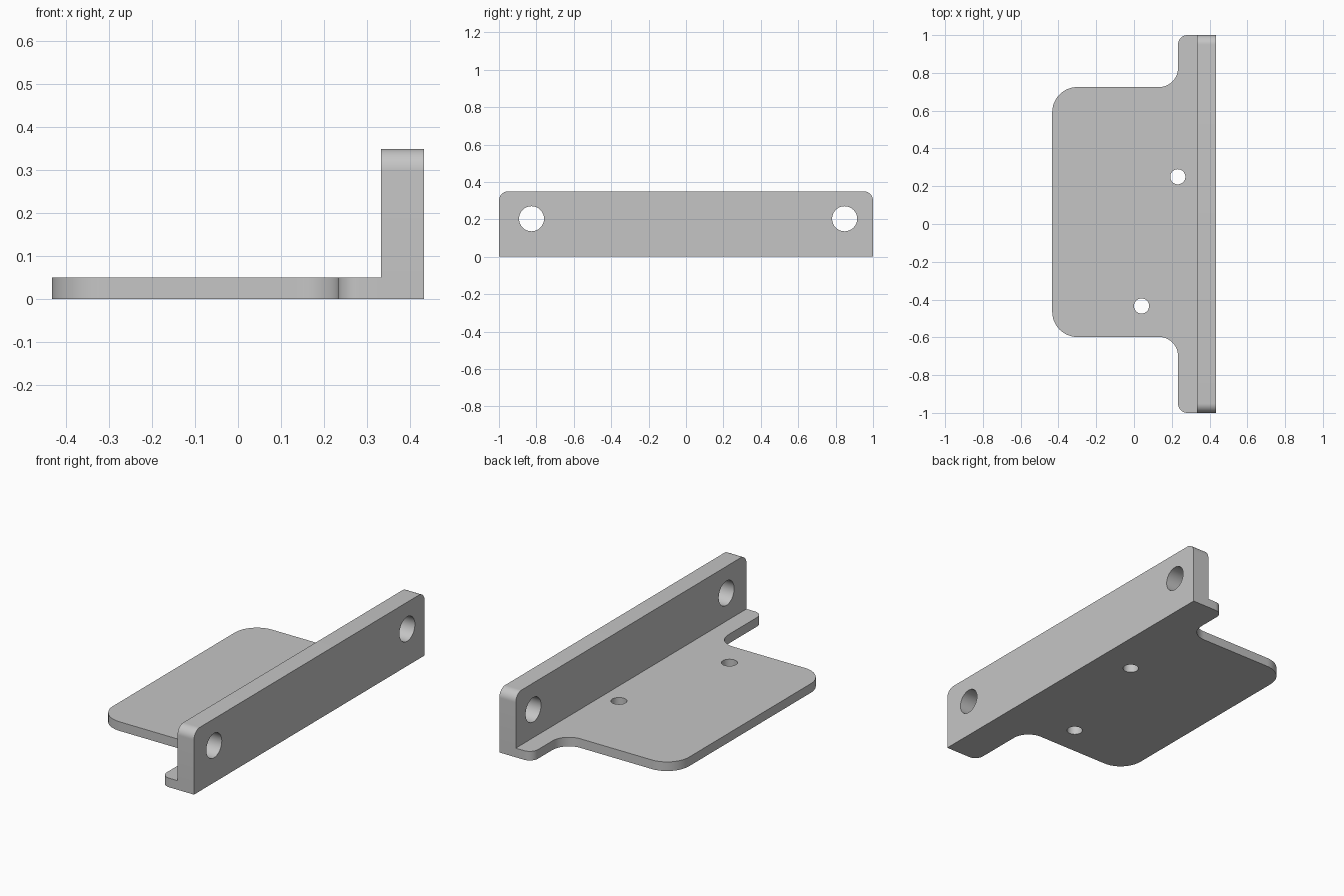
import bpy
import bmesh
import math
from mathutils import Vector, Matrix

cube = bpy.data.objects.get("Cube")
if cube:
    bpy.data.objects.remove(cube, do_unlink=True)

grey = bpy.data.materials.new("plain grey")
grey.use_nodes = True
COLOUR = (0.56, 0.56, 0.56, 1)
grey.diffuse_color = COLOUR
grey.node_tree.nodes["Principled BSDF"].inputs["Base Color"].default_value = COLOUR


def rounded(corners, steps=12):
    """Outline from (x, y, radius) corners, each rounded by a tangent arc."""
    out = []
    for i, (x, y, r) in enumerate(corners):
        p = Vector((x, y))
        if r == 0:
            out.append(p)
            continue
        a = (Vector(corners[i - 1][:2]) - p).normalized()
        b = (Vector(corners[(i + 1) % len(corners)][:2]) - p).normalized()
        centre = p + (a + b) * r
        for k in range(steps + 1):
            t = k / steps * math.pi / 2
            out.append(centre - b * r * math.cos(t) - a * r * math.sin(t))
    return out


def extrude(name, outline, place, direction):
    """Solid made by sweeping a flat outline along a direction."""
    bm = bmesh.new()
    face = bm.faces.new([bm.verts.new(place(p)) for p in outline])
    swept = bmesh.ops.extrude_face_region(bm, geom=[face])["geom"]
    verts = [v for v in swept if isinstance(v, bmesh.types.BMVert)]
    bmesh.ops.translate(bm, verts=verts, vec=direction)
    bmesh.ops.recalc_face_normals(bm, faces=bm.faces[:])
    return finish(name, bm)


def finish(name, bm):
    mesh = bpy.data.meshes.new(name)
    bm.to_mesh(mesh)
    bm.free()
    mesh.materials.append(grey)
    obj = bpy.data.objects.new(name, mesh)
    bpy.context.collection.objects.link(obj)
    return obj


def drill(name, radius, centre, turn):
    bm = bmesh.new()
    bmesh.ops.create_cone(bm, cap_ends=True, segments=48, radius1=radius, radius2=radius,
                          depth=0.4, matrix=Matrix.Translation(centre) @ turn)
    return finish(name, bm)


def combine(target, tool, operation):
    mod = target.modifiers.new(tool.name, "BOOLEAN")
    mod.operation = operation
    mod.solver = "EXACT"
    mod.object = tool
    bpy.context.view_layer.objects.active = target
    bpy.ops.object.modifier_apply(modifier=mod.name)
    bpy.data.objects.remove(tool, do_unlink=True)


EDGE, WALL, LIP = 0.433, 0.333, 0.233
BACK, FRONT = 0.725, -0.598

# Base plate with rounded corners and filleted end lips
plate_outline = rounded([
    (EDGE, -1, 0), (EDGE, 1, 0),
    (LIP, 1, 0.05), (LIP, BACK, 0.1), (-EDGE, BACK, 0.133),
    (-EDGE, FRONT, 0.133), (LIP, FRONT, 0.1), (LIP, -1, 0.05),
])
bracket = extrude("bracket", plate_outline, lambda p: (p.x, p.y, 0), (0, 0, 0.05))

# Upright wall with rounded upper corners
wall_outline = rounded([(-1, 0, 0), (1, 0, 0), (1, 0.35, 0.05), (-1, 0.35, 0.05)])
wall = extrude("wall", wall_outline, lambda p: (WALL, p.x, p.y), (EDGE - WALL, 0, 0))
combine(bracket, wall, "UNION")

# Mounting holes through the wall
sideways = Matrix.Rotation(math.pi / 2, 4, "Y")
for y in (-0.826, 0.848):
    combine(bracket, drill("wall_hole", 0.067, (0.383, y, 0.203), sideways), "DIFFERENCE")

# Small holes through the plate
for x, y in ((0.232, 0.25), (0.04, -0.434)):
    combine(bracket, drill("plate_hole", 0.04, (x, y, 0), Matrix()), "DIFFERENCE")

# Smooth arcs, sharp edges
bpy.ops.object.select_all(action="DESELECT")
bracket.select_set(True)
bpy.context.view_layer.objects.active = bracket
bpy.ops.object.shade_smooth_by_angle(angle=math.radians(30))
